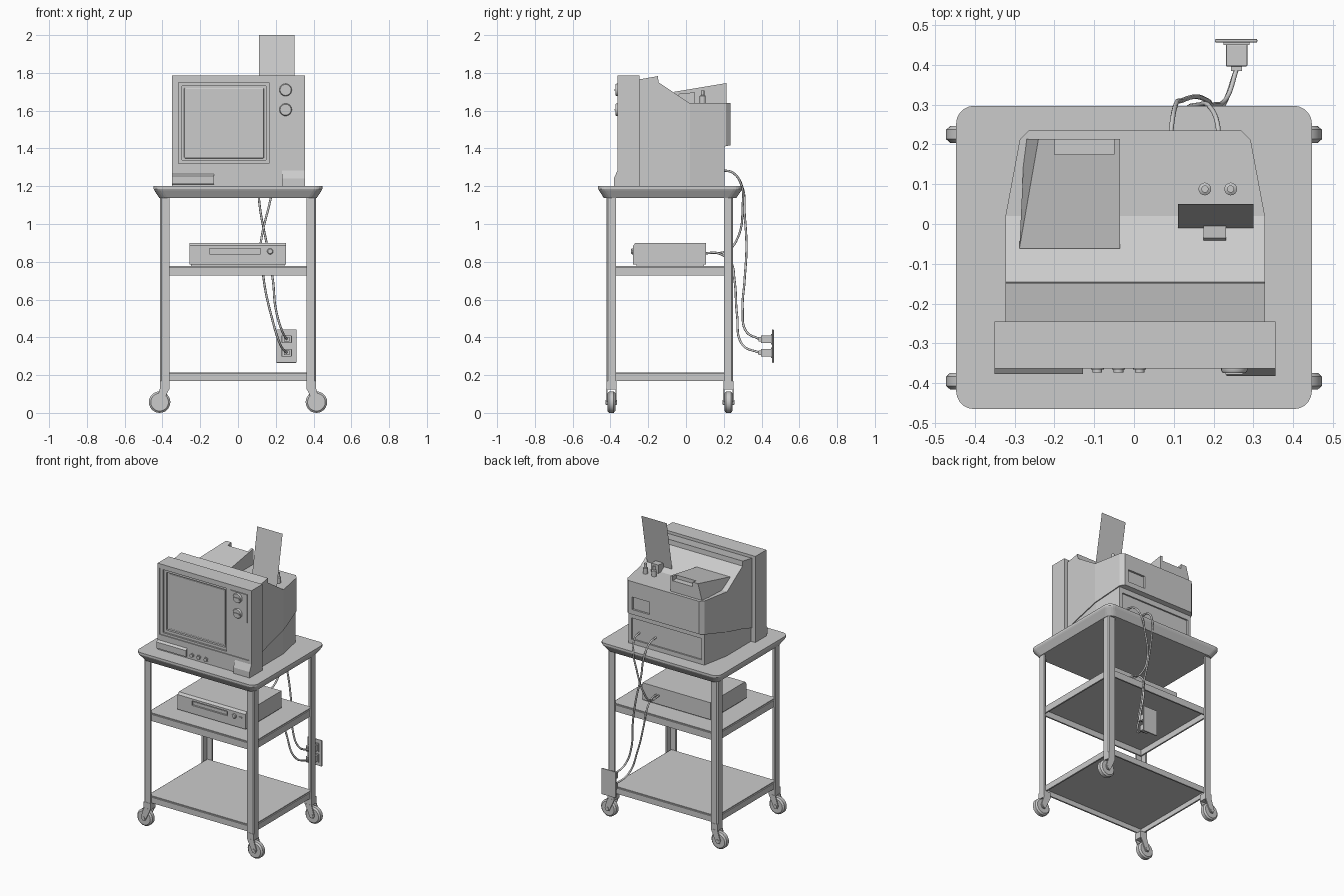
import bpy, bmesh
from math import sin, cos, pi
from mathutils import Vector, Matrix

if "Cube" in bpy.data.objects:
    bpy.data.objects.remove(bpy.data.objects["Cube"])

def rings(name, loops):
    """Skin closed loops of equal length and cap both ends."""
    bm = bmesh.new()
    vs = [[bm.verts.new(p) for p in l] for l in loops]
    n = len(loops[0])
    for a, b in zip(vs, vs[1:]):
        for i in range(n):
            bm.faces.new((a[i], a[(i + 1) % n], b[(i + 1) % n], b[i]))
    bm.faces.new(vs[0])
    bm.faces.new(vs[-1])
    bmesh.ops.recalc_face_normals(bm, faces=bm.faces)
    me = bpy.data.meshes.new(name)
    bm.to_mesh(me)
    bm.free()
    ob = bpy.data.objects.new(name, me)
    bpy.context.collection.objects.link(ob)
    return ob

def activate(ob):
    bpy.ops.object.select_all(action='DESELECT')
    ob.select_set(True)
    bpy.context.view_layer.objects.active = ob

def box(name, x0, x1, y0, y1, z0, z1, bevel=0):
    ob = rings(name, [[(x0, y0, z), (x1, y0, z), (x1, y1, z), (x0, y1, z)] for z in (z0, z1)])
    if bevel:
        m = ob.modifiers.new("bevel", 'BEVEL')
        m.width, m.segments = bevel, 2
    return ob

def prism_x(name, prof, x0, x1):
    return rings(name, [[(x, y, z) for y, z in prof] for x in (x0, x1)])

def prism_y(name, prof, y0, y1):
    return rings(name, [[(x, y, z) for x, z in prof] for y in (y0, y1)])

def lathe(name, prof, origin, axis, n=24):
    """Round part from (radius, distance along axis) pairs."""
    q = Vector((0, 0, 1)).rotation_difference(Vector(axis))
    o = Vector(origin)
    ob = rings(name, [[o + q @ Vector((r * cos(2 * pi * i / n), r * sin(2 * pi * i / n), d))
                       for i in range(n)] for r, d in prof])
    activate(ob)
    bpy.ops.object.shade_smooth_by_angle(angle=0.6)
    return ob

def cut(ob, *b):
    c = box("cutter", *b)
    activate(ob)
    m = ob.modifiers.new("cut", 'BOOLEAN')
    m.object, m.operation, m.solver = c, 'DIFFERENCE', 'EXACT'
    bpy.ops.object.modifier_apply(modifier=m.name)
    bpy.data.objects.remove(c)

def cable(name, pts):
    cu = bpy.data.curves.new(name, 'CURVE')
    cu.dimensions, cu.bevel_depth, cu.bevel_resolution = '3D', 0.006, 2
    s = cu.splines.new('BEZIER')
    s.bezier_points.add(len(pts) - 1)
    for b, p in zip(s.bezier_points, pts):
        b.co = p
        b.handle_left_type = b.handle_right_type = 'AUTO'
    bpy.context.collection.objects.link(bpy.data.objects.new(name, cu))

# ---- cart: tabletop, shelves, legs ----
def round_rect(x0, x1, y0, y1, r, z):
    cs = [(x1 - r, y1 - r, 0), (x0 + r, y1 - r, 1), (x0 + r, y0 + r, 2), (x1 - r, y0 + r, 3)]
    return [(cx + r * cos((k + i / 5) * pi / 2), cy + r * sin((k + i / 5) * pi / 2), z)
            for cx, cy, k in cs for i in range(6)]

rings("tabletop", [round_rect(-.447 + d, .447 - d, -.465 + d, .297 - d, .045, z)
                   for d, z in ((.03, 1.138), (.004, 1.178), (0, 1.186), (0, 1.2))])

for label, z0, z1 in (("middle", .727, .778), ("bottom", .17, .215)):
    box(label + "_shelf_panel", -.392, .392, -.402, .232, z1 - .012, z1)
    for i, y in enumerate((-.41, .23)):
        box(f"{label}_shelf_rail_{i}", -.4, .4, y, y + .01, z0, z1 - .006)
    for i, x in enumerate((-.4, .39)):
        box(f"{label}_shelf_side_{i}", x, x + .01, -.4, .23, z0, z1 - .006)

for sx in (-1, 1):
    for sy, yc in ((-1, -.42), (1, .25)):
        tag = ("left" if sx < 0 else "right") + ("_front" if sy < 0 else "_back")
        # angle-iron leg with chamfered outer corner
        L = [(0, .008), (.008, 0), (.05, 0), (.05, .012), (.012, .012), (.012, .05), (0, .05)]
        rings("leg_" + tag, [[(sx * (.413 - a), yc - sy * b, z) for a, b in L] for z in (.165, 1.14)])
        # caster
        ym = yc - sy * .025
        xs = sorted((sx * .363, sx * .413))
        box("caster_block_" + tag, *xs, ym - .027, ym + .027, .125, .17)
        lathe("caster_wheel_" + tag, [(.047, -.021), (.057, -.012), (.057, .012), (.047, .021)],
              (sx * .415, ym, .057), (0, 1, 0))
        lathe("caster_axle_" + tag, [(.012, -.031), (.012, .031)], (sx * .415, ym, .057), (0, 1, 0), 12)
        fork = [(sx * x, z) for x, z in ((.363, .13), (.413, .13), (.434, .062), (.425, .042), (.405, .042), (.395, .06))]
        for s in (-1, 1):
            prism_y("caster_fork_" + tag, fork, ym + s * .021, ym + s * .028)

# ---- television: front bezel ----
bezel = box("tv_bezel", -.35, .355, -.363, -.245, 1.2, 1.785)
cut(bezel, -.335, .338, -.4, -.357, 1.305, 1.757)
cut(bezel, -.315, .165, -.4, -.345, 1.32, 1.748)
cut(bezel, -.297, .147, -.4, -.33, 1.338, 1.73)
box("tv_screen", -.285, .137, -.336, -.325, 1.348, 1.72, .004)
box("tv_dial_plate", .195, .32, -.363, -.35, 1.555, 1.748)
for i, z in enumerate((1.71, 1.605)):
    lathe(f"tv_dial_{i}", [(.033, 0), (.033, .008), (.029, .014)], (.252, -.36, z), (0, -1, 0))
    box(f"tv_dial_grip_{i}", .23, .274, -.378, -.37, z - .005, z + .005)
prism_x("tv_control_door", [(-.36, 1.268), (-.377, 1.255), (-.377, 1.213), (-.36, 1.208)], -.35, -.128)
prism_x("tv_corner_panel", [(-.36, 1.29), (-.382, 1.24), (-.382, 1.2), (-.36, 1.2)], .232, .355)
for i, x in enumerate((-.092, -.039, .014)):
    lathe(f"tv_knob_{i}", [(.016, 0), (.016, .006), (.012, .006), (.012, .013)], (x, -.36, 1.227), (0, -1, 0), 16)

# ---- television: rear housing ----
def loft(name, stations, cx=.003):
    return rings(name, [[(cx - w, y, b), (cx + w, y, b), (cx + w, y, t), (cx - w, y, t)]
                        for y, w, b, t in stations])

upper = loft("tv_housing", [(-.25, .326, 1.29, 1.765), (-.148, .326, 1.322, 1.783), (-.146, .326, 1.323, 1.75),
                            (.02, .326, 1.365, 1.64), (.212, .29, 1.412, 1.64), (.235, .267, 1.417, 1.64)])
cut(upper, .11, .24, .222, .3, 1.45, 1.535)
lower = loft("tv_lower_housing", [(-.25, .32, 1.2, 1.33), (.02, .32, 1.2, 1.4), (.205, .284, 1.2, 1.44)])
cut(lower, -.26, .265, .195, .3, 1.23, 1.375)

# raised tube cover with a notch at the rear
hump = rings("tv_tube_cover", [
    [(-.288, -.062, 1.62), (-.035, -.062, 1.62), (-.035, .214, 1.62), (-.275, .214, 1.62)],
    [(-.288, -.062, 1.70), (-.035, -.062, 1.70), (-.035, .214, 1.746), (-.24, .214, 1.746)]])
cut(hump, -.2, -.05, .175, .3, 1.715, 1.9)

# antenna posts, clip and leaning sheet
for i, x in enumerate((.178, .243)):
    lathe(f"antenna_post_{i}", [(.016, 0), (.016, .04), (.009, .044), (.009, .07)], (x, .088, 1.638), (0, 0, 1), 16)
prism_x("sheet_clip", [(-.05, 1.67), (-.035, 1.69), (.047, 1.697), (.047, 1.63), (-.05, 1.63)], .175, .231)
me = bpy.data.meshes.new("leaning_sheet")
me.from_pydata([(.11, -.01, 1.665), (.3, -.01, 1.665), (.3, .05, 2), (.11, .05, 2)], [], [(0, 1, 2, 3)])
bpy.context.collection.objects.link(bpy.data.objects.new("leaning_sheet", me))

# ---- video player ----
player = prism_x("video_player", [(-.28, .802), (-.28, .885), (-.268, .9), (.105, .9), (.105, .785), (-.28, .785)][::-1],
                 -.257, .253)
cut(player, -.15, .118, -.3, -.268, .84, .871)
box("player_slot_flap", -.14, .108, -.274, -.26, .846, .865)
box("player_base", -.25, .246, -.262, .095, .778, .786)
lathe("player_knob", [(.016, 0), (.016, .007), (.012, .011)], (.17, -.279, .855), (0, -1, 0), 16)
box("player_switch", .2, .225, -.285, -.275, .85, .86)

# ---- wall outlet, plugs and cables ----
box("outlet_plate", .203, .31, .456, .465, .265, .442, .003)
for i, z in enumerate((.39, .318)):
    box(f"outlet_socket_{i}", .225, .29, .45, .458, z - .028, z + .028)
    box(f"plug_{i}", .231, .285, .396, .452, z - .02, z + .02, .003)
    box(f"plug_neck_{i}", .244, .272, .384, .398, z - .012, z + .012)
cable("tv_power_cable", [(.09, .19, 1.285), (.095, .25, 1.27), (.105, .3, 1.19), (.12, .31, 1.06), (.155, .32, .88),
                         (.185, .31, .7), (.2, .3, .55), (.235, .32, .43), (.258, .39, .39)])
cable("tv_signal_cable", [(.213, .19, 1.285), (.21, .25, 1.27), (.19, .295, 1.2), (.165, .3, 1.1), (.125, .275, .93),
                          (.118, .22, .86), (.13, .1, .845)])
cable("player_power_cable", [(.15, .1, .845), (.14, .17, .845), (.13, .235, .8), (.137, .257, .7), (.175, .27, .52),
                             (.225, .3, .36), (.258, .39, .318)])
